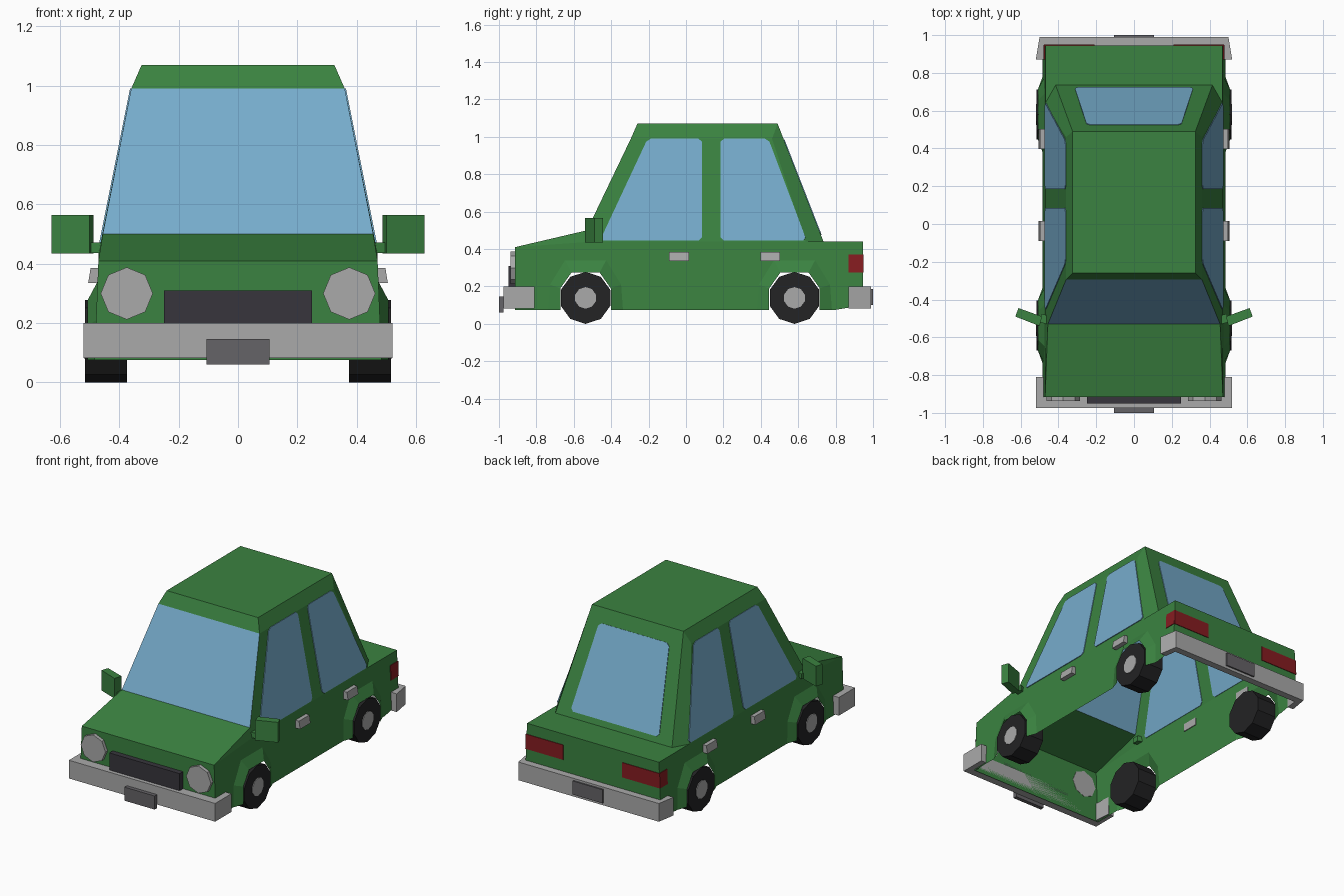
import bpy
import bmesh
from math import sin, cos, tau
from mathutils import Vector

if "Cube" in bpy.data.objects:
    bpy.data.objects.remove(bpy.data.objects["Cube"])


def material(name, r, g, b):
    m = bpy.data.materials.new(name)
    m.use_nodes = True
    m.diffuse_color = (r, g, b, 1)
    m.node_tree.nodes["Principled BSDF"].inputs["Base Color"].default_value = (r, g, b, 1)
    return m


GREEN = material("green paint", .043, .225, .052)
GLASS = material("blue glass", .18, .41, .60)
CHROME = material("light grey metal", .40, .40, .40)
PLATE = material("mid grey", .13, .125, .135)
GRILLE = material("dark grille", .038, .036, .045)
RUBBER = material("black rubber", .017, .017, .018)
RED = material("red lens", .24, .012, .015)


def finish(name, bm, *mats):
    bmesh.ops.remove_doubles(bm, verts=bm.verts, dist=.0005)
    bmesh.ops.recalc_face_normals(bm, faces=bm.faces)
    mesh = bpy.data.meshes.new(name)
    bm.to_mesh(mesh)
    bm.free()
    for m in mats:
        mesh.materials.append(m)
    ob = bpy.data.objects.new(name, mesh)
    bpy.context.collection.objects.link(ob)
    return ob


def flip(p):
    return Vector((-p[0], p[1], p[2]))


def solid(name, base, offset, mat, mirror=False):
    """Extrude a polygon along an offset, optionally with its twin across x."""
    bm = bmesh.new()
    base, offset = [Vector(p) for p in base], Vector(offset)
    for side in ([0, 1] if mirror else [0]):
        low = [flip(p) if side else p for p in base]
        move = flip(offset) if side else offset
        a = [bm.verts.new(p) for p in low]
        b = [bm.verts.new(p + move) for p in low]
        bm.faces.new(a)
        bm.faces.new(b)
        for i in range(len(a)):
            j = (i + 1) % len(a)
            bm.faces.new((a[i], a[j], b[j], b[i]))
    return finish(name, bm, mat)


def box(name, x, y, z, mat, mirror=False):
    base = [(x[0], y[0], z[0]), (x[1], y[0], z[0]), (x[1], y[1], z[0]), (x[0], y[1], z[0])]
    return solid(name, base, (0, 0, z[1] - z[0]), mat, mirror)


def chamfer(points, r=.018):
    out, pts = [], [Vector(p) for p in points]
    for i, p in enumerate(pts):
        for q in (pts[i - 1], pts[(i + 1) % len(pts)]):
            out.append(p + (q - p).normalized() * r)
    return out


def pane(name, points, normal, mirror=False):
    n = Vector(normal).normalized() * .004
    return solid(name, [p - n for p in chamfer(points)], n * 2, GLASS, mirror)


def panel(y, z):
    """Point on the leaning lower side of the body."""
    return Vector((.487 - .04 * z, y, z))


def cabin(y, z):
    """Point on the leaning cabin side."""
    return Vector((.47 - .2 * (z - .44), y, z))


# Body shell: open underneath, with flared wheel arches
AXLES = (-.537, .58)
ARCH = [(-.135, .075), (-.135, .19), (-.075, .275), (.075, .275), (.135, .19), (.135, .075)]
FLARE = [(-.2, .075), (-.19, .21), (-.11, .34), (.11, .34), (.19, .21), (.2, .075)]
nose_low, nose_top = panel(-.915, .075), panel(-.915, .41)
tail_top, tail_mid, tail_low = panel(.945, .44), panel(.945, .1), panel(.8, .075)
belt_front, belt_rear = panel(-.5, .44), panel(.64, .44)
hood_rear, screen_top = Vector((.456, -.53, .5)), cabin(-.295, .99)
pillar_top = cabin(.46, .99)
roof_front, roof_rear = Vector((.325, -.26, 1.07)), Vector((.325, .49, 1.07))
cabin_rear = Vector((.415, .735, .44))

bm = bmesh.new()


def face(points, mat=0):
    f = bm.faces.new([bm.verts.new(p) for p in points])
    f.material_index = mat


def both(points):
    face(points)
    face([flip(p) for p in points])


def across(a, b, mat=0):
    face([a, b, flip(b), flip(a)], mat)


outline = [nose_low]
for axle in AXLES:
    outer = [panel(axle + y, z) for y, z in FLARE]
    inner = [Vector((.508, axle + y, z)) for y, z in ARCH]
    outline += outer
    for i in range(len(ARCH) - 1):
        both([outer[i], outer[i + 1], inner[i + 1], inner[i]])
outline += [tail_low, tail_mid, tail_top, belt_rear, belt_front, nose_top]
both(outline)
both([nose_top, belt_front, hood_rear])
both([hood_rear, belt_front, belt_rear, pillar_top, screen_top])
both([belt_rear, cabin_rear, roof_rear, pillar_top])
both([screen_top, pillar_top, roof_rear, roof_front])
both([belt_rear, tail_top, cabin_rear])
across(nose_low, nose_top)
across(nose_top, hood_rear)
across(hood_rear, screen_top, 1)
across(screen_top, roof_front)
across(roof_front, roof_rear)
across(roof_rear, cabin_rear)
across(cabin_rear, tail_top)
across(tail_top, tail_mid)
finish("body", bm, GREEN, GLASS)

# Windows
pane("front_side_windows", [cabin(-.46, .445), cabin(.085, .445), cabin(.085, .99),
                            cabin(-.205, .99)], (1, 0, .2), True)
pane("rear_side_windows", [cabin(.185, .445), cabin(.645, .445), cabin(.44, .99),
                           cabin(.185, .99)], (1, 0, .2), True)


def back(x, z):
    return (x, .735 - .389 * (z - .44), z)


pane("rear_window", [back(-.315, .475), back(.315, .475), back(.25, .985), back(-.25, .985)],
     (0, 1, .389))

# Bumpers wrapped around the corners
for name, outer, inner in (("front_bumper", [(.52, -.81), (.52, -.975)], [(.47, -.915), (.478, -.81)]),
                           ("rear_bumper", [(.52, .87), (.5, .99)], [(.47, .945), (.478, .87)])):
    ring = outer + [(-x, y) for x, y in reversed(outer)]
    ring += [(-x, y) for x, y in reversed(inner)] + inner
    solid(name, [(x, y, .083) for x, y in ring], (0, 0, .117), CHROME)

# Front and rear fittings
box("front_plate", (-.107, .107), (-1, -.975), (.06, .147), PLATE)
box("rear_plate", (-.107, .107), (.99, 1), (.1, .187), PLATE)
box("grille", (-.25, .25), (-.95, -.915), (.17, .31), GRILLE)
solid("headlights", [(.375 + .088 * sin(i * tau / 8), -.937, .3 + .088 * cos(i * tau / 8))
                     for i in range(8)], (0, .024, 0), CHROME, True)
box("tail_lights", (.21, .476), (.941, .949), (.275, .37), RED, True)
lens = [panel(.87, .275), panel(.948, .275), panel(.948, .37), panel(.87, .37)]
solid("tail_light_sides", [p - Vector((.004, 0, 0)) for p in lens], (.008, 0, 0), RED, True)

# Door handles, bevelled towards the top
for name, y in (("front_handles", -.037), ("rear_handles", .45)):
    solid(name, [(.468, y - .053, .335), (.505, y - .053, .335), (.497, y - .053, .385),
                 (.468, y - .053, .385)], (0, .106, 0), CHROME, True)

# Wing mirrors, swept backwards
solid("mirror_arms", [(.44, -.535, .437), (.5, -.52, .437), (.49, -.475, .437),
                      (.44, -.49, .437)], (0, 0, .035), GREEN, True)
solid("mirrors", [(.5, -.54, .435), (.628, -.49, .435), (.612, -.445, .435),
                  (.487, -.49, .435)], (0, 0, .13), GREEN, True)


# Wheels
def disc(axle, x, r):
    return [(x, axle + r * sin(i * tau / 10), .139 + r * cos(i * tau / 10)) for i in range(10)]


for end, axle in zip(("front", "rear"), AXLES):
    solid(end + "_tyres", disc(axle, .375, .139), (.14, 0, 0), RUBBER, True)
    solid(end + "_hubs", disc(axle, .51, .058), (.009, 0, 0), CHROME, True)
